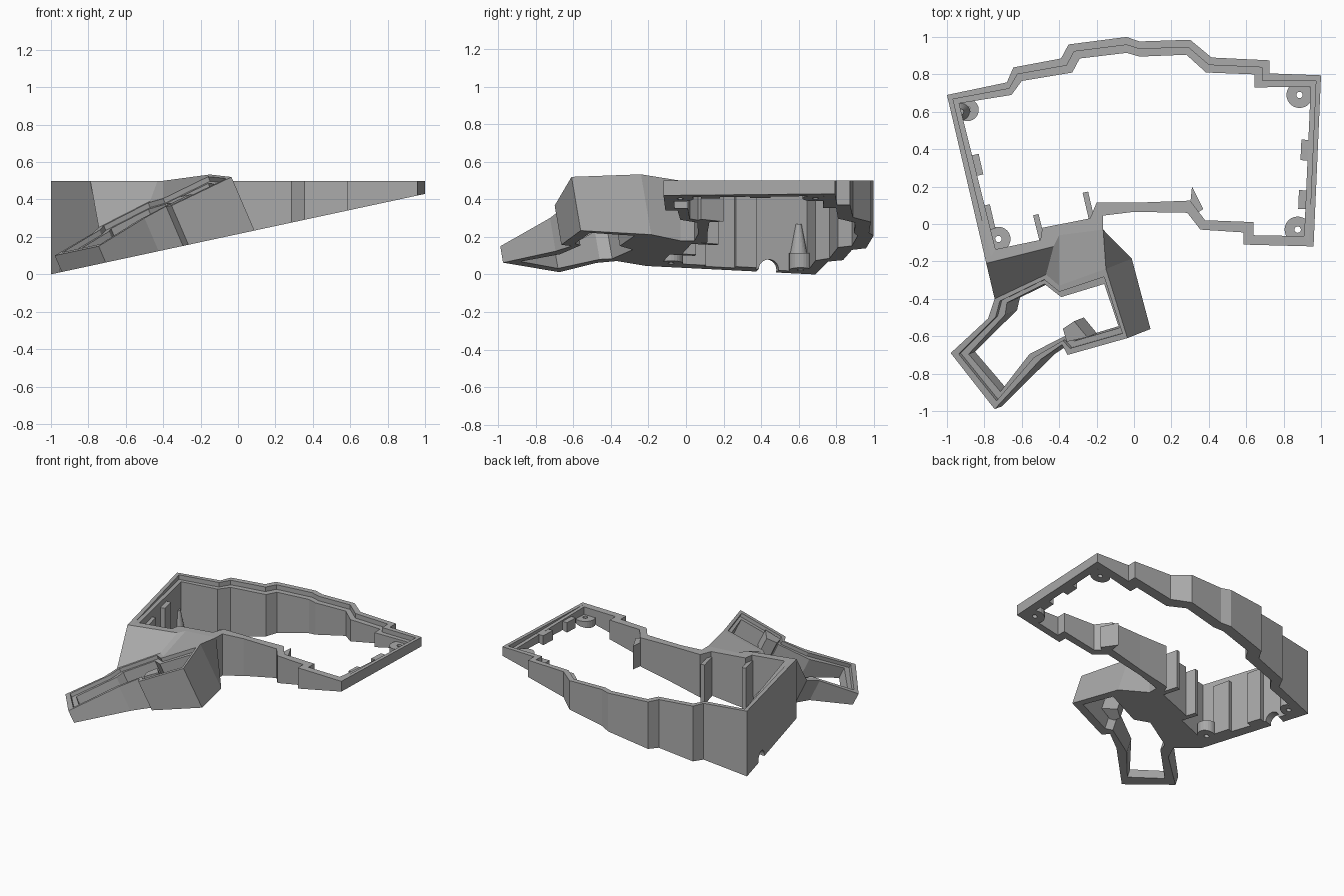
import bpy, bmesh, math
from mathutils import Vector

cube = bpy.data.objects.get("Cube")
if cube:
    bpy.data.objects.remove(cube, do_unlink=True)

grey = bpy.data.materials.new("plain grey")
grey.use_nodes = True
grey.diffuse_color = (0.4, 0.4, 0.4, 1)
grey.node_tree.nodes["Principled BSDF"].inputs["Base Color"].default_value = (0.4, 0.4, 0.4, 1)

SLOPE = 0.215
DOWN = Vector((0, 0, -1))
TILT = Vector((0.43, 0.17, -1))      # normal of the thumb section, pointing down


def rim(x, y):
    """Flat rim of the main case."""
    return 0.5


def thumb_rim(x, y):
    """Tilted rim of the thumb section."""
    return 0.639 + 0.43 * x + 0.17 * y


def drop(p, way=DOWN):
    """Slide a point along a direction onto the sloping underside."""
    t = (p.z - SLOPE * (p.x + 1)) / (SLOPE * way.x - way.z)
    return p + way * t


def finish(name, bm):
    bmesh.ops.remove_doubles(bm, verts=bm.verts, dist=0.0001)
    bmesh.ops.recalc_face_normals(bm, faces=bm.faces)
    mesh = bpy.data.meshes.new(name)
    bm.to_mesh(mesh)
    bm.free()
    mesh.materials.append(grey)
    obj = bpy.data.objects.new(name, mesh)
    bpy.context.collection.objects.link(obj)
    return obj


def skin(name, columns, closed):
    """Join matching cross-sections into one solid."""
    bm = bmesh.new()
    rows = [[bm.verts.new(p) for p in col] for col in columns]
    n = len(rows[0])
    last = len(rows) if closed else len(rows) - 1
    for i in range(last):
        a, b = rows[i], rows[(i + 1) % len(rows)]
        for j in range(n):
            k = (j + 1) % n
            bm.faces.new((a[j], a[k], b[k], b[j]))
    if not closed:
        bm.faces.new(rows[0])
        bm.faces.new(rows[-1])
    return finish(name, bm)


def ring(name, pairs, top, way=DOWN, ledge=lambda i: 0):
    """Wall between an outer and an inner outline, with an optional inner ledge."""
    columns = []
    for i, (ox, oy, ix, iy) in enumerate(pairs):
        outer = Vector((ox, oy, top(ox, oy)))
        inner = Vector((ix, iy, top(ix, iy)))
        mid = outer.lerp(inner, 0.5)
        step = way * ledge(i)
        col = [drop(outer, way), outer, mid]
        if any(ledge(k) for k in range(len(pairs))):
            col.append(mid + step)
        columns.append(col + [inner + step, drop(inner, way)])
    return skin(name, columns, True)


def slab(name, outline, top, low=None, way=DOWN):
    """Upright block under a rim, down to a depth or to the underside."""
    tops = [Vector((x, y, top(x, y))) for x, y in outline]
    lows = [p + way * low if low else drop(p, way) for p in tops]
    return skin(name, [tops, lows], False)


def bar(start, end, width):
    """Rectangular outline along a line."""
    a, b = Vector(start), Vector(end)
    side = (b - a).orthogonal().normalized() * width / 2
    return [a + side, b + side, b - side, a - side]


# Main case wall: outer x, y then inner x, y
main = [
    (-1, .69, -.935, .645), (-.68, .757, -.655, .69), (-.645, .837, -.6, .765),
    (-.39, .885, -.33, .81), (-.35, .96, -.29, .885), (-.04, 1, -.04, .915),
    (.03, .976, .03, .895), (.3, .985, .28, .905), (.415, .89, .385, .81),
    (.725, .875, .645, .8), (.725, .805, .645, .73), (1, .795, .945, .735),
    (.96, -.12, .91, -.065), (.585, -.11, .64, -.06), (.585, -.045, .64, .01),
    (.355, -.03, .38, .02), (.285, .06, .3, .125), (0, .065, .04, .115),
    (-.165, .045, -.2, .115), (-.165, -.03, -.235, .03), (-.4, -.06, -.49, -.02),
    (-.43, -.12, -.5, -.085), (-.79, -.21, -.74, -.135)]
case = ring("main_wall", main, rim, ledge=lambda i: 0.035 if i < 12 else 0)

# Cable port through the bottom of the left wall
bpy.ops.mesh.primitive_cylinder_add(vertices=32, radius=0.055, depth=0.3, location=(-.93, .43, .025),
                                    rotation=(0, math.pi / 2, math.radians(13)))
cutter = bpy.context.object
cutter.name = "port_cutter"
cutter.hide_render = True
cut = case.modifiers.new("port", "BOOLEAN")
cut.operation = "DIFFERENCE"
cut.object = cutter
bpy.context.view_layer.objects.active = case
bpy.ops.object.modifier_apply(modifier=cut.name)
bpy.data.objects.remove(cutter, do_unlink=True)

# Tilted thumb section, starting with the four corners that meet the bridge
thumb = [
    (-.745, -.4, -.69, -.425), (-.47, -.27, -.49, -.325), (-.4, -.33, -.4, -.395),
    (-.15, -.24, -.17, -.325), (-.035, -.61, -.09, -.56), (-.355, -.7, -.33, -.63),
    (-.385, -.645, -.375, -.6), (-.5, -.725, -.57, -.7), (-.745, -.99, -.725, -.9),
    (-.98, -.69, -.895, -.7), (-.78, -.505, -.7, -.49)]
ring("thumb_wall", thumb, thumb_rim, TILT, lambda i: 0.025)
slab("thumb_block", [(-.38, -.56), (-.32, -.52), (-.25, -.605), (-.36, -.63)], thumb_rim, 0.12, TILT)

# Bridge lofted from the main case to the thumb section
columns = []
for m, t in zip(reversed(main[-4:]), thumb):
    back = Vector((m[0], m[1], rim(0, 0)))
    front = Vector((t[0], t[1], thumb_rim(t[0], t[1])))
    columns.append([back, front, drop(front, TILT), drop(back)])
skin("bridge", columns, False)

# Screw bosses: centre, radius and height
for name, x, y, radius, height in (
        ("back_right_boss", -.89, .61, .06, .09), ("front_right_boss", -.725, -.08, .065, .09),
        ("back_left_boss", .885, .69, .07, .04), ("front_left_boss", .875, -.03, .07, .04)):
    circle = []
    for i in range(24):
        c, s = math.cos(i * math.tau / 24), math.sin(i * math.tau / 24)
        circle.append((x + radius * c, y + radius * s, x + .017 * c, y + .017 * s))
    level = SLOPE * (x + 1) + height
    ring(name, circle, lambda px, py: level)

# Tapered gusset above the deep corner boss
bpy.ops.mesh.primitive_cone_add(vertices=24, radius1=.05, radius2=.015, depth=.18, location=(-.925, .6, .18))
bpy.context.object.name = "boss_gusset"
bpy.context.object.data.materials.append(grey)

# Thin ribs inside the front wall
for i, (start, end) in enumerate((((-.525, .05), (-.49, -.09)), ((-.26, .17), (-.225, .02)))):
    slab("front_rib_%d" % i, bar(start, end, .03), lambda x, y: 0.46)
slab("corner_rib", [(.31, .2), (.37, .08), (.34, .06), (.3, .1)], lambda x, y: 0.46)

# Clip plates on the side walls
for i, (start, end) in enumerate((((-.855, .37), (-.83, .26)), ((-.795, .1), (-.765, -.03)))):
    slab("right_clip_%d" % i, bar(start, end, .05), lambda x, y: 0.44)
for i, (start, end) in enumerate((((.925, .45), (.92, .34)), ((.912, .18), (.908, .08)))):
    slab("left_clip_%d" % i, bar(start, end, .06), lambda x, y: 0.48)
